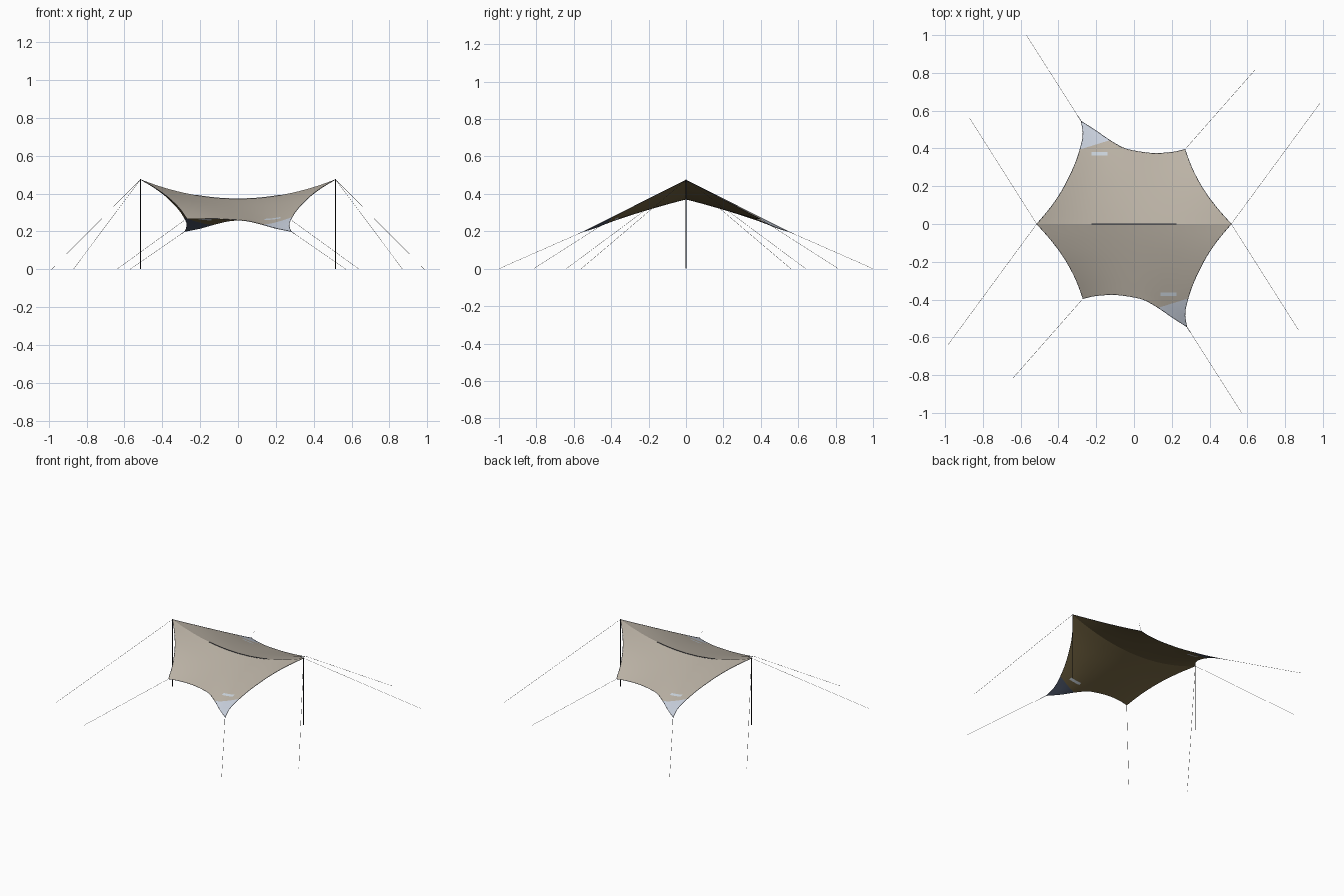
import bpy, bmesh
from math import pi
from mathutils import Vector

cube = bpy.data.objects.get("Cube")
if cube:
    bpy.data.objects.remove(cube)


def material(name, rgb, rough=0.8):
    m = bpy.data.materials.new(name)
    m.use_nodes = True
    m.diffuse_color = (*rgb, 1)
    bsdf = m.node_tree.nodes["Principled BSDF"]
    bsdf.inputs["Base Color"].default_value = (*rgb, 1)
    bsdf.inputs["Roughness"].default_value = rough
    return m


BEIGE = material("beige canvas", (0.50, 0.45, 0.38))
PALE = material("pale blue canvas", (0.59, 0.64, 0.73))
STRIPE = material("light stripe", (0.60, 0.66, 0.72))
BROWN = material("brown lining", (0.175, 0.13, 0.055))
NAVY = material("navy lining", (0.08, 0.10, 0.15))
TRIM = material("dark trim", (0.06, 0.07, 0.10))
BLACK = material("black pole", (0.01, 0.01, 0.012))
CORD = material("grey cord", (0.10, 0.10, 0.10))

NU, NV = 32, 20


def sample(points, n):
    """Evenly sample a smooth curve through the points."""
    p = [Vector(q) for q in points]
    p = [2 * p[0] - p[1]] + p + [2 * p[-1] - p[-2]]
    dense = []
    for a, b, c, d in zip(p, p[1:], p[2:], p[3:]):
        for k in range(20):
            t = k / 20
            dense.append(0.5 * (2 * b + (c - a) * t + (2 * a - 5 * b + 4 * c - d) * t * t
                                + (3 * b - a - 3 * c + d) * t ** 3))
    dense.append(p[-2])
    dist = [0]
    for a, b in zip(dense, dense[1:]):
        dist.append(dist[-1] + (b - a).length)
    out, k = [], 0
    for i in range(n + 1):
        s = dist[-1] * i / n
        while k < len(dense) - 2 and dist[k + 1] < s:
            k += 1
        out.append(dense[k].lerp(dense[k + 1], (s - dist[k]) / (dist[k + 1] - dist[k])))
    return out


def side_edge(top, plan, low):
    """Curved in plan, falling at an even slope from the ridge tip."""
    slope = (top[2] - low[2]) / low[1]
    return sample([top] + [(x, y, top[2] - slope * y) for x, y in plan] + [low], NV)


# Edges of the front half of the canopy
TIP_L, TIP_R = (-0.515, 0, 0.475), (0.515, 0, 0.475)
HIGH, LOW = (-0.27, -0.395, 0.268), (0.28, -0.545, 0.20)
ridge = [Vector((x, 0, 0.372 + 0.103 * (x / 0.515) ** 2))
         for x in (-0.515 + 1.03 * i / NU for i in range(NU + 1))]
hem = sample([HIGH, (-0.2, -0.38, 0.268), (-0.1, -0.375, 0.266), (0, -0.388, 0.260),
              (0.06, -0.405, 0.253), (0.13, -0.445, 0.236), (0.2, -0.493, 0.216), LOW], NU)
side_high = side_edge(TIP_L, [(-0.44, -0.085), (-0.37, -0.18), (-0.31, -0.29)], HIGH)
side_low = side_edge(TIP_R, [(0.44, -0.09), (0.38, -0.18), (0.32, -0.30),
                             (0.285, -0.40), (0.27, -0.475)], LOW)


def surface(i, j):
    """Blend the four edges into one taut sheet."""
    u, v = i / NU, j / NV
    flat = ((1 - u) * (1 - v) * ridge[0] + u * (1 - v) * ridge[-1]
            + (1 - u) * v * hem[0] + u * v * hem[-1])
    return (1 - v) * ridge[i] + v * hem[i] + (1 - u) * side_high[j] + u * side_low[j] - flat


def link(name, data, mats, turn):
    ob = bpy.data.objects.new(name, data)
    bpy.context.collection.objects.link(ob)
    for m in mats:
        data.materials.append(m)
    ob.rotation_euler.z = turn
    return ob


def canopy(name, turn):
    bm = bmesh.new()
    grid = [[bm.verts.new(surface(i, j)) for j in range(NV + 1)] for i in range(NU + 1)]
    for i in range(NU):
        for j in range(NV):
            bm.faces.new((grid[i][j], grid[i][j + 1], grid[i + 1][j + 1], grid[i + 1][j]))

    # Cut the corner patch and the small light stripe into the sheet
    seam, across = Vector((0.13, -0.443, 0)), Vector((0.045, -0.145, 0))
    left, right, upper, lower = 0.14, 0.225, -0.362, -0.380
    cuts = [(seam, across), ((left, 0, 0), (1, 0, 0)), ((right, 0, 0), (1, 0, 0)),
            ((0, upper, 0), (0, 1, 0)), ((0, lower, 0), (0, 1, 0))]
    for co, no in cuts:
        bmesh.ops.bisect_plane(bm, geom=bm.verts[:] + bm.edges[:] + bm.faces[:],
                               plane_co=co, plane_no=no, dist=1e-5)
    for f in bm.faces:
        c = f.calc_center_median()
        if left < c.x < right and lower < c.y < upper:
            f.material_index = 2
        elif c.x > 0.1 and (c - seam).dot(across) > 0:
            f.material_index = 1
        f.smooth = True
    me = bpy.data.meshes.new(name)
    bm.to_mesh(me)
    bm.free()
    ob = link(name, me, (BEIGE, PALE, STRIPE, BROWN, NAVY, STRIPE), turn)

    # Lining on the underside, its open edge hidden by the trim
    mod = ob.modifiers.new("lining", "SOLIDIFY")
    mod.thickness = 0.002
    mod.offset = -1
    mod.use_rim = False
    mod.material_offset = 3


def tube(name, points, radius, mat, turn=0.0):
    cu = bpy.data.curves.new(name, "CURVE")
    cu.dimensions = "3D"
    cu.bevel_depth = radius
    cu.bevel_resolution = 1
    cu.use_fill_caps = True
    sp = cu.splines.new("POLY")
    sp.points.add(len(points) - 1)
    for q, co in zip(sp.points, points):
        q.co = (*co, 1)
    link(name, cu, [mat], turn)


# Each half turn gives the matching half of the shelter
for half, turn in (("front", 0.0), ("back", pi)):
    canopy(half + "_canopy", turn)
    for label, edge in (("hem", hem), ("high_side", side_high), ("low_side", side_low)):
        tube(f"{half}_{label}_trim", edge, 0.0011, TRIM, turn)

    # Pole under the ridge tip
    tube(half + "_pole", [(0.515, 0, 0), (0.515, 0, 0.478)], 0.0028, BLACK, turn)

    # Guy lines to the ground
    guys = (("ridge_near", TIP_R, (0.87, -0.56, 0)), ("ridge_far", TIP_R, (0.985, 0.64, 0)),
            ("low_corner", LOW, (0.57, -1.0, 0)), ("high_corner", HIGH, (-0.64, -0.815, 0)))
    for label, top, peg in guys:
        tube(f"{half}_{label}_guy_line", [top, peg], 0.0007, CORD, turn)
    start = Vector(LOW)
    tube(half + "_corner_loop", [start, start.lerp(Vector((0.57, -1.0, 0)), 0.07)],
         0.0014, TRIM, turn)

# Reinforcing band along the middle of the ridge
tube("ridge_band", [p for p in ridge if abs(p.x) < 0.235], 0.0024, TRIM)
